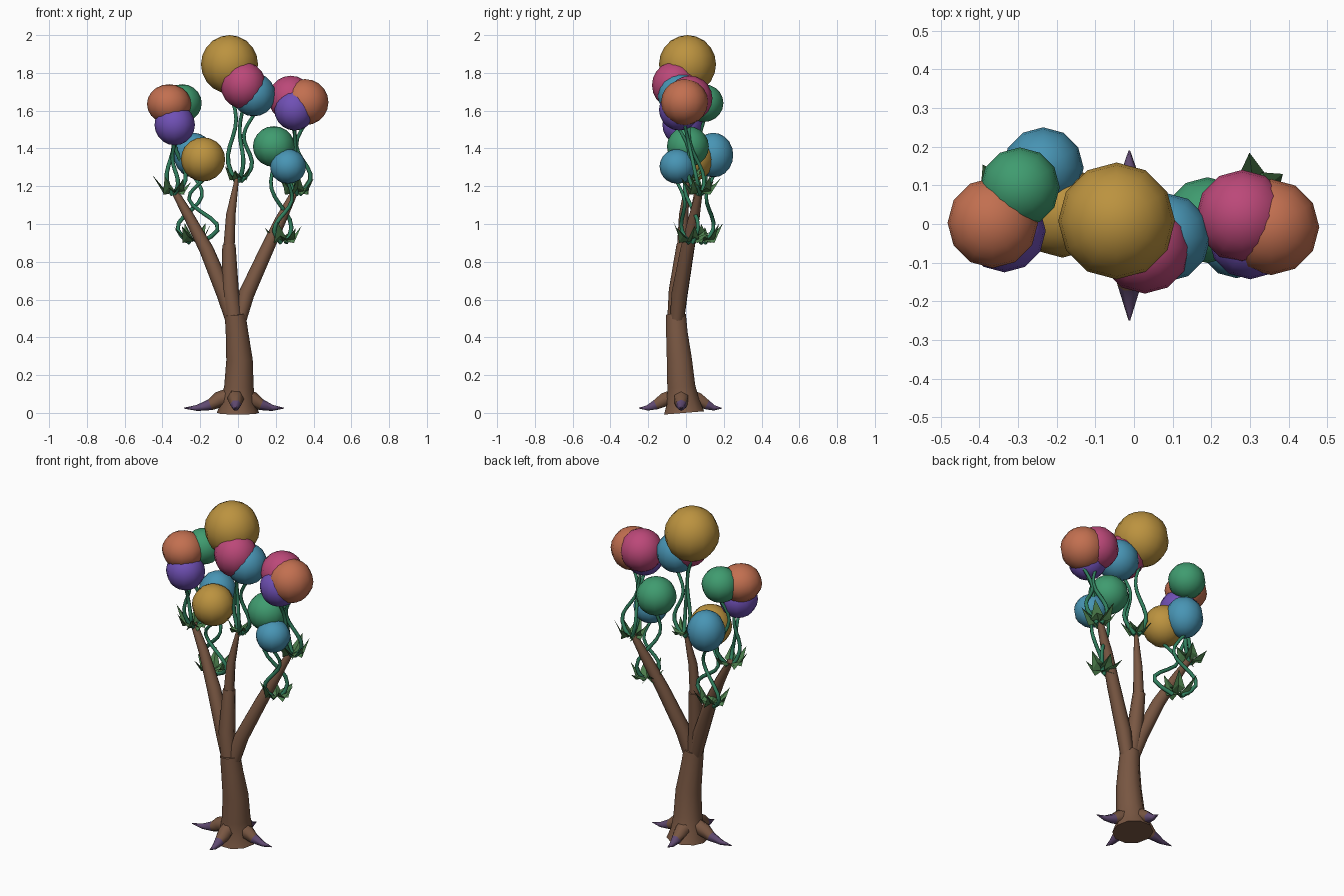
import bpy, bmesh, math, random
from mathutils import Vector

if "Cube" in bpy.data.objects:
    bpy.data.objects.remove(bpy.data.objects["Cube"])

random.seed(4)


def mat(name, rgb):
    m = bpy.data.materials.new(name)
    m.diffuse_color = (*rgb, 1)
    m.use_nodes = True
    m.node_tree.nodes["Principled BSDF"].inputs["Base Color"].default_value = m.diffuse_color
    return m


BARK = mat("bark", (0.19, 0.095, 0.055))
TIP = mat("root_tip", (0.12, 0.07, 0.17))
STEM = mat("stem_green", (0.03, 0.21, 0.11))
LEAF = mat("leaf_green", (0.07, 0.20, 0.07))
COL = {
    "gold": mat("gold", (0.50, 0.29, 0.05)),
    "pink": mat("pink", (0.50, 0.065, 0.19)),
    "blue": mat("blue", (0.065, 0.30, 0.46)),
    "orange": mat("orange", (0.54, 0.16, 0.08)),
    "green": mat("green", (0.05, 0.33, 0.16)),
    "purple": mat("purple", (0.16, 0.08, 0.46)),
}


def finish(bm, name, mats, smooth=True):
    bmesh.ops.recalc_face_normals(bm, faces=bm.faces)
    me = bpy.data.meshes.new(name)
    bm.to_mesh(me)
    bm.free()
    for m in mats:
        me.materials.append(m)
    for p in me.polygons:
        p.use_smooth = smooth and len(p.vertices) == 4 or smooth and name.endswith("balloon")
    ob = bpy.data.objects.new(name, me)
    bpy.context.collection.objects.link(ob)
    return ob


def tube(name, pts, radii, sides, mats, tip_from=None):
    """Tapered tube swept along points; rings past tip_from use the second material."""
    pts = [Vector(p) for p in pts]
    bm = bmesh.new()
    rings, prev, q = [], Vector((0, 0, 1)), Vector((0, 0, 1)).rotation_difference(Vector((0, 0, 1)))
    for i, p in enumerate(pts):
        t = (pts[min(i + 1, len(pts) - 1)] - pts[max(i - 1, 0)]).normalized()
        q = prev.rotation_difference(t) @ q
        prev = t
        ring = []
        for k in range(sides):
            a = 2 * math.pi * k / sides
            ring.append(bm.verts.new(p + q @ Vector((math.cos(a), math.sin(a), 0)) * radii[i]))
        rings.append(ring)
    for i in range(len(rings) - 1):
        for k in range(sides):
            j = (k + 1) % sides
            f = bm.faces.new((rings[i][k], rings[i][j], rings[i + 1][j], rings[i + 1][k]))
            f.material_index = int(tip_from is not None and i >= tip_from)
    bm.faces.new(rings[0])
    bm.faces.new(rings[-1])
    return finish(bm, name, mats)


# Trunk, leaning slightly to the front
tube("trunk",
     [(0, -0.01, 0), (0, -0.015, 0.06), (0.005, -0.025, 0.14), (0.008, -0.035, 0.28),
      (-0.005, -0.048, 0.42), (-0.015, -0.053, 0.52)],
     [0.112, 0.09, 0.078, 0.07, 0.06, 0.055], 10, [BARK])

# Three branches
tube("left_branch",
     [(-0.025, -0.05, 0.48), (-0.07, -0.035, 0.63), (-0.165, 0.005, 0.86), (-0.26, 0.045, 1.04), (-0.34, 0.065, 1.18)],
     [0.038, 0.044, 0.038, 0.028, 0.018], 8, [BARK])
tube("right_branch",
     [(0.005, -0.05, 0.48), (0.045, -0.035, 0.63), (0.15, 0.005, 0.86), (0.225, 0.04, 1.02), (0.30, 0.07, 1.17)],
     [0.036, 0.042, 0.036, 0.03, 0.018], 8, [BARK])
tube("middle_branch_lower",
     [(-0.018, -0.055, 0.48), (-0.042, -0.045, 0.65), (-0.048, -0.015, 0.89)],
     [0.045, 0.046, 0.035], 8, [BARK])
tube("middle_branch_upper",
     [(-0.048, -0.018, 0.87), (-0.038, -0.012, 1.05), (-0.006, 0.01, 1.24)],
     [0.030, 0.025, 0.011], 8, [BARK])

# Four pointed roots
for name, a, reach in (("right_root", 0, 0.255), ("back_root", 90, 0.215),
                       ("left_root", 180, 0.275), ("front_root", 270, 0.225)):
    d = Vector((math.cos(math.radians(a)), math.sin(math.radians(a)), 0))
    o = Vector((-0.012, -0.025, 0))
    prof = ((0.04, 0.085, 0.045), (0.09, 0.07, 0.042), (0.135, 0.043, 0.03),
            (0.135 + (reach - 0.135) * 0.5, 0.026, 0.016), (reach, 0.025, 0.002))
    tube(name, [o + d * r + Vector((0, 0, z)) for r, z, _ in prof],
         [w for _, _, w in prof], 6, [BARK, TIP], 2)

# Leaf clusters at the branch tips and on the side branches
CLUSTER = {
    "upper_left": Vector((-0.34, 0.065, 1.18)),
    "top": Vector((0.0, 0.02, 1.25)),
    "upper_right": Vector((0.31, 0.075, 1.18)),
    "lower_left": Vector((-0.235, 0.09, 0.925)),
    "lower_right": Vector((0.24, 0.025, 0.925)),
}
for n, (name, c) in enumerate(CLUSTER.items()):
    bm = bmesh.new()
    size = 0.75 if name == "top" else 1.0
    for k in range(6):
        a = 2 * math.pi * (k + 0.3 * n) / 6
        d, s = Vector((math.cos(a), math.sin(a), 0)), Vector((-math.sin(a), math.cos(a), 0))
        up = random.uniform(0.03, 0.085)
        at = lambda r, w, z: bm.verts.new(c + (d * r + s * w + Vector((0, 0, z))) * size)
        base, left, right = at(0.0, 0, -0.015), at(0.05, 0.036, -0.005), at(0.05, -0.036, -0.025)
        mid, tip = at(0.055, 0, 0.012), at(random.uniform(0.09, 0.12), 0, up)
        for f in ((base, left, mid), (base, mid, right), (left, tip, mid), (mid, tip, right)):
            bm.faces.new(f)
    finish(bm, name + "_leaves", [LEAF], False)

# Balloons: colour, centre, radius, height radius, cluster, stem sway (x, y)
BALLOONS = [
    ("gold", (-0.045, 0.008, 1.845), 0.151, 0.155, "top", (-0.04, 0.02)),
    ("pink", (0.028, -0.06, 1.735), 0.12, 0.125, "top", (0.02, -0.03)),
    ("blue", (0.083, -0.035, 1.685), 0.115, 0.115, "top", (0.05, 0.0)),
    ("pink", (0.28, 0.02, 1.665), 0.12, 0.12, "upper_right", (-0.03, 0.03)),
    ("orange", (0.355, -0.008, 1.645), 0.124, 0.122, "upper_right", (0.06, 0.0)),
    ("purple", (0.30, -0.035, 1.605), 0.108, 0.11, "upper_right", (0.0, -0.03)),
    ("green", (0.19, 0.01, 1.41), 0.111, 0.108, "lower_right", (0.05, 0.04)),
    ("blue", (0.265, -0.045, 1.305), 0.095, 0.092, "lower_right", (-0.05, -0.03)),
    ("orange", (-0.365, 0.003, 1.635), 0.117, 0.105, "upper_left", (-0.03, -0.02)),
    ("green", (-0.295, 0.095, 1.64), 0.103, 0.10, "upper_left", (0.05, 0.03)),
    ("purple", (-0.335, -0.018, 1.525), 0.107, 0.108, "upper_left", (0.02, -0.03)),
    ("gold", (-0.185, 0.03, 1.342), 0.117, 0.117, "lower_left", (0.11, -0.03)),
    ("blue", (-0.235, 0.145, 1.365), 0.105, 0.118, "lower_left", (-0.08, 0.04)),
]
for i, (colour, c, r, h, cluster, sway) in enumerate(BALLOONS):
    where = f"{cluster}_{colour}_{i + 1}"
    bm = bmesh.new()
    bmesh.ops.create_uvsphere(bm, u_segments=12, v_segments=10, radius=1)
    bmesh.ops.scale(bm, verts=bm.verts, vec=(r, r, h))
    bmesh.ops.translate(bm, verts=bm.verts, vec=c)
    finish(bm, where + "_balloon", [COL[colour]])
    # Wavy stem from the leaves to the underside of the balloon
    sway = Vector((*sway, 0))
    p0 = CLUSTER[cluster] + sway * 0.25 - Vector((0, 0, 0.025))
    p1 = Vector(c) - Vector((0, 0, h * 0.95))
    pts = [p0.lerp(p1, t / 10) + sway * math.sin(2 * math.pi * t / 10) * (1 - 0.05 * t)
           for t in range(11)]
    tube(where + "_stem", pts, [0.012 - 0.0003 * t for t in range(11)], 6, [STEM])
